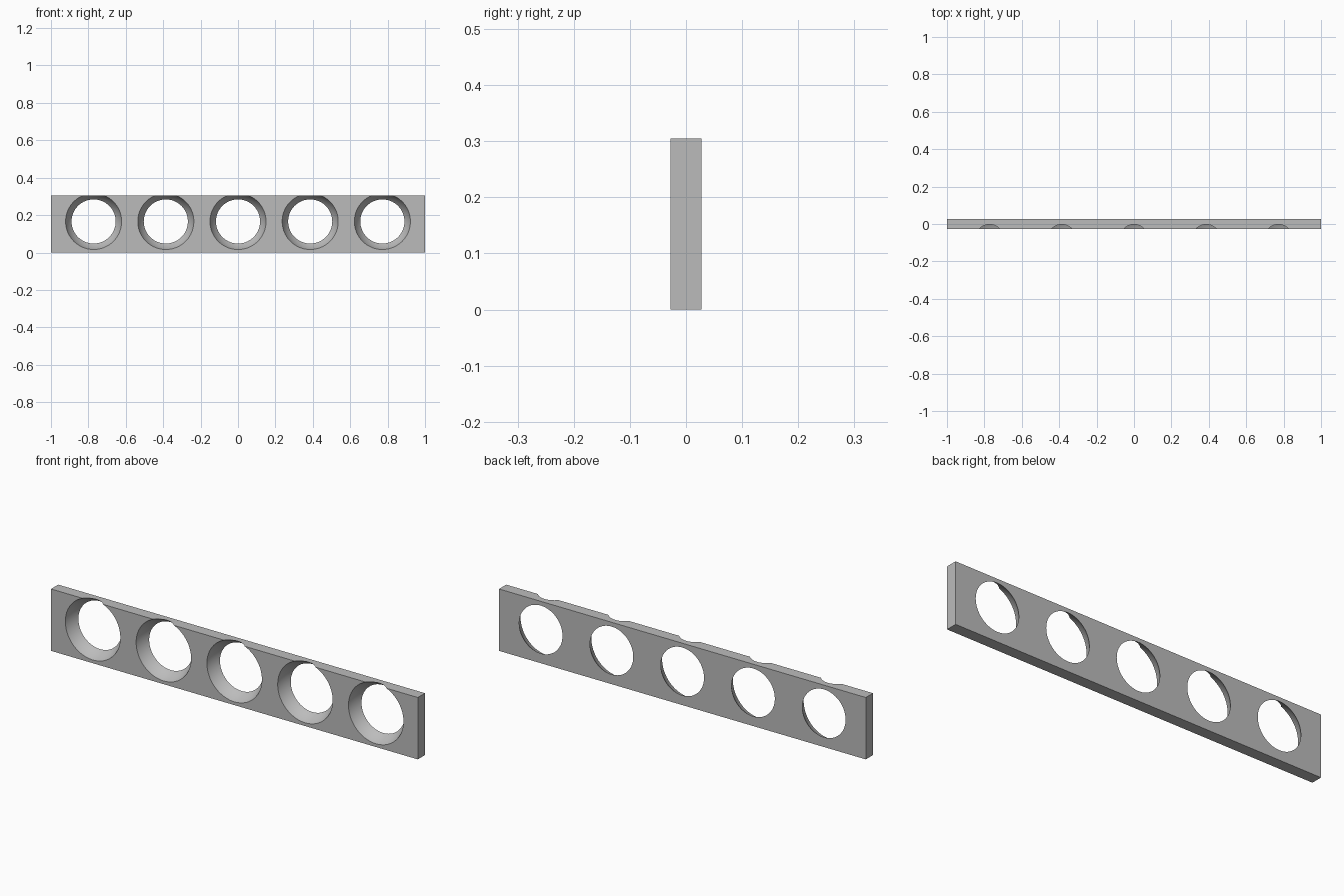
import bpy
import bmesh
import math
from mathutils import Matrix

cube = bpy.data.objects.get("Cube")
if cube:
    bpy.data.objects.remove(cube, do_unlink=True)

LENGTH, DEPTH, HEIGHT = 2.0, 0.056, 0.305
HOLES, SPACING, HOLE_Z = 5, 0.386, 0.166
FRONT_RADIUS, BACK_RADIUS = 0.15, 0.118

# Ball whose slice is FRONT_RADIUS at the front face and BACK_RADIUS at the back
offset = (FRONT_RADIUS**2 - BACK_RADIUS**2 - DEPTH**2) / (2 * DEPTH)
ball_radius = math.hypot(FRONT_RADIUS, offset)
ball_y = -DEPTH / 2 - offset

grey = bpy.data.materials.new("plain grey")
grey.use_nodes = True
colour = (0.5, 0.5, 0.5, 1)
grey.diffuse_color = colour
grey.node_tree.nodes["Principled BSDF"].inputs["Base Color"].default_value = colour


def make_object(name, bm):
    mesh = bpy.data.meshes.new(name)
    bm.to_mesh(mesh)
    bm.free()
    mesh.materials.append(grey)
    obj = bpy.data.objects.new(name, mesh)
    bpy.context.collection.objects.link(obj)
    return obj


# Flat bar
bm = bmesh.new()
bmesh.ops.create_cube(bm, size=1, matrix=Matrix.Translation((0, 0, HEIGHT / 2))
                      @ Matrix.Diagonal((LENGTH, DEPTH, HEIGHT, 1)))
bar = make_object("holder_bar", bm)

# Row of balls that cut the bowl-shaped holes
bm = bmesh.new()
for i in range(HOLES):
    x = (i - (HOLES - 1) / 2) * SPACING
    bmesh.ops.create_uvsphere(bm, u_segments=96, v_segments=64, radius=ball_radius,
                              matrix=Matrix.Translation((x, ball_y, HOLE_Z))
                              @ Matrix.Rotation(math.pi / 2, 4, "X"))
for face in bm.faces:
    face.smooth = True
cutter = make_object("hole_cutter", bm)
cutter.hide_render = True

# Cut the holes and drop the cutter
bpy.ops.object.select_all(action="DESELECT")
bar.select_set(True)
bpy.context.view_layer.objects.active = bar
cut = bar.modifiers.new("holes", "BOOLEAN")
cut.operation = "DIFFERENCE"
cut.solver = "EXACT"
cut.object = cutter
bpy.ops.object.modifier_apply(modifier=cut.name)
bpy.data.objects.remove(cutter, do_unlink=True)

# Smooth bowls with crisp rims
bpy.ops.object.shade_smooth_by_angle(angle=math.radians(20))
